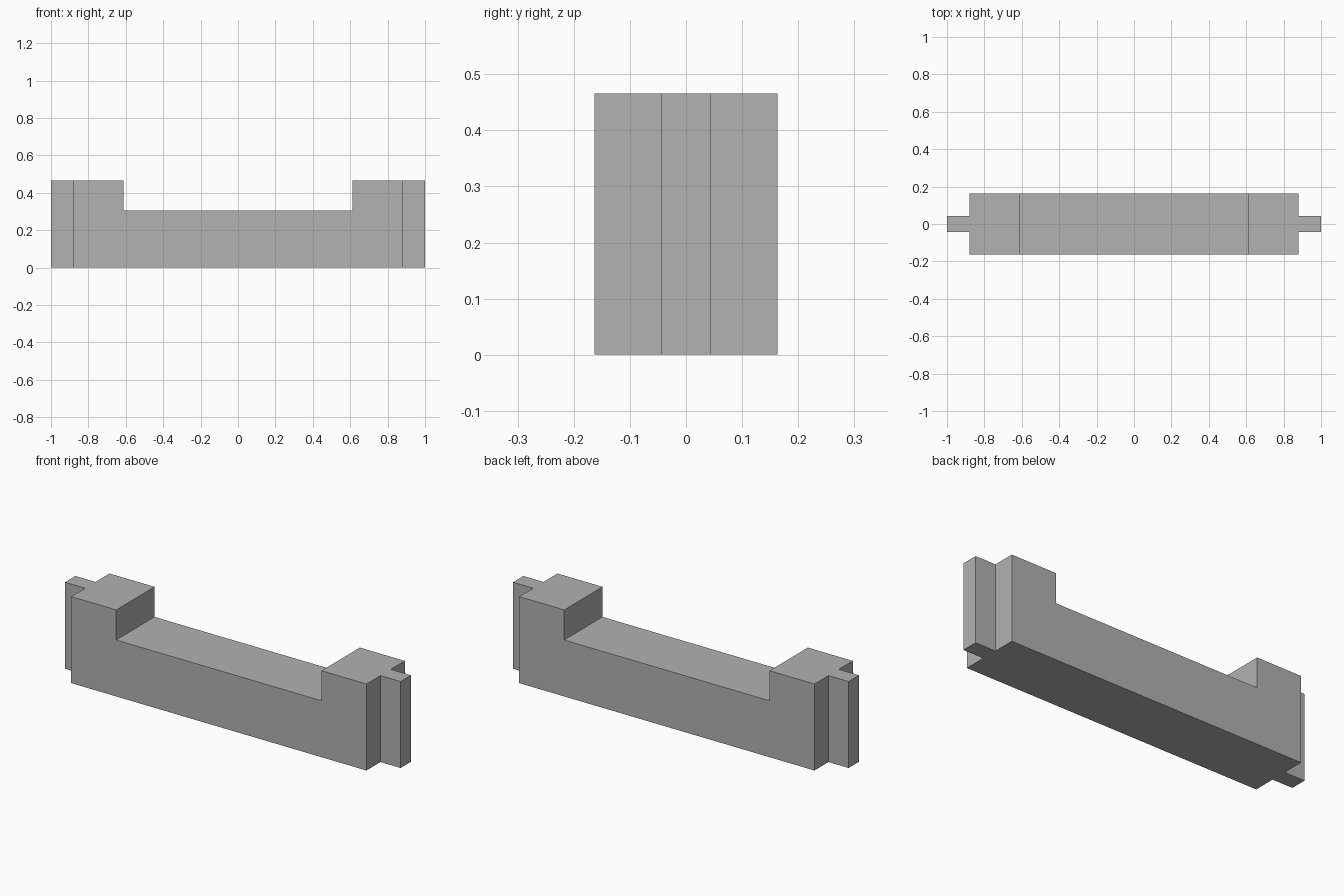
import bpy
import bmesh

cube = bpy.data.objects.get("Cube")
if cube:
    bpy.data.objects.remove(cube, do_unlink=True)

HALF_LENGTH, BODY_X, NOTCH_X = 1.0, 0.88, 0.612
BODY_Y, TAB_Y = 0.163, 0.044
TOP, NOTCH_Z = 0.466, 0.304

# Flat grey material
grey = bpy.data.materials.new("plain grey")
grey.use_nodes = True
colour = (0.445, 0.445, 0.445, 1.0)
grey.diffuse_color = colour
grey.node_tree.nodes["Principled BSDF"].inputs["Base Color"].default_value = colour

bm = bmesh.new()


def block(outline, height):
    """Extrude a plan outline up from the ground."""
    base = bm.faces.new([bm.verts.new((x, y, 0)) for x, y in outline])
    raised = bmesh.ops.extrude_face_region(bm, geom=[base], use_keep_orig=True)["geom"]
    verts = [v for v in raised if isinstance(v, bmesh.types.BMVert)]
    bmesh.ops.translate(bm, verts=verts, vec=(0, 0, height))


# Plan of the whole wall, with a narrow tab at each end
quarter = [(HALF_LENGTH, TAB_Y), (BODY_X, TAB_Y), (BODY_X, BODY_Y)]
right_half = [(x, -y) for x, y in reversed(quarter)] + quarter
plan = right_half + [(-x, -y) for x, y in right_half]
block(plan, TOP)

mesh = bpy.data.meshes.new("notched_wall")
bmesh.ops.recalc_face_normals(bm, faces=bm.faces)
bm.to_mesh(mesh)
bm.free()
wall = bpy.data.objects.new("notched_wall", mesh)
bpy.context.collection.objects.link(wall)
mesh.materials.append(grey)

# Wide notch in the top
bpy.ops.mesh.primitive_cube_add(size=1, location=(0, 0, NOTCH_Z + 0.5))
cutter = bpy.context.object
cutter.name = "notch_cutter"
cutter.scale = (2 * NOTCH_X, 1, 1)
cutter.hide_render = True
cutter.data.materials.append(grey)

cut = wall.modifiers.new("notch", "BOOLEAN")
cut.operation = "DIFFERENCE"
cut.solver = "EXACT"
cut.object = cutter
bpy.context.view_layer.objects.active = wall
bpy.ops.object.modifier_apply(modifier=cut.name)
bpy.data.objects.remove(cutter, do_unlink=True)
